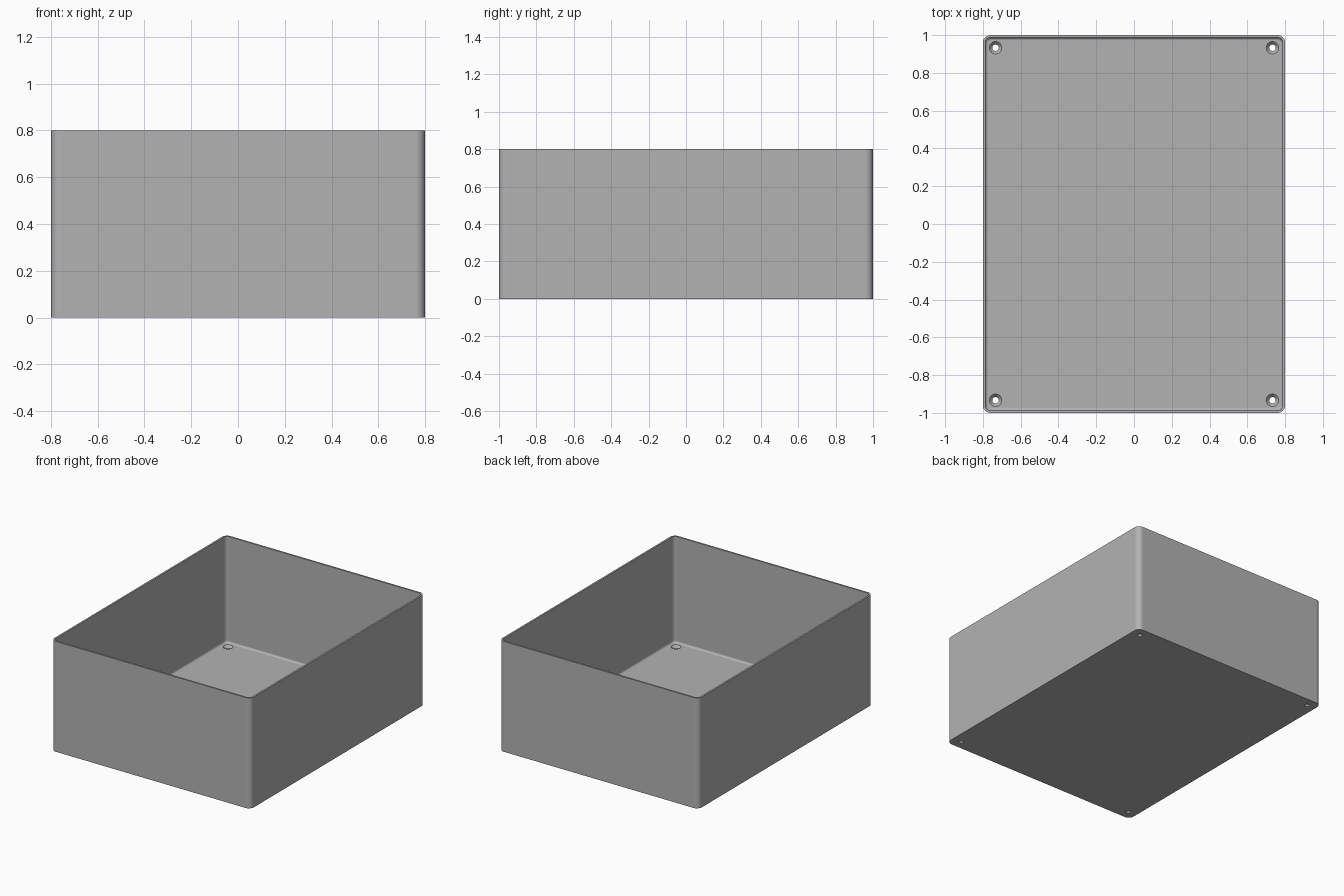
import bpy, bmesh, math

if "Cube" in bpy.data.objects:
    bpy.data.objects.remove(bpy.data.objects["Cube"])

HX, HY, H = 0.8, 1.0, 0.8
RADIUS, WALL, FLOOR, FILLET = 0.04, 0.013, 0.03, 0.015
SEG = 8

grey = bpy.data.materials.new("plain grey")
grey.use_nodes = True
grey.diffuse_color = (0.45, 0.45, 0.45, 1)
grey.node_tree.nodes["Principled BSDF"].inputs["Base Color"].default_value = grey.diffuse_color


def rounded_loop(bm, inset, z):
    """Rounded rectangle ring, pulled in from the outer wall."""
    r = RADIUS - inset
    ring = []
    for q, (sx, sy) in enumerate([(1, 1), (-1, 1), (-1, -1), (1, -1)]):
        for i in range(SEG + 1):
            a = (q + i / SEG) * math.pi / 2
            ring.append(bm.verts.new((sx * (HX - RADIUS) + r * math.cos(a),
                                      sy * (HY - RADIUS) + r * math.sin(a), z)))
    return ring


def make_object(name, bm):
    bmesh.ops.recalc_face_normals(bm, faces=bm.faces)
    mesh = bpy.data.meshes.new(name)
    bm.to_mesh(mesh)
    bm.free()
    mesh.materials.append(grey)
    obj = bpy.data.objects.new(name, mesh)
    bpy.context.collection.objects.link(obj)
    return obj


def loft(bm, rings):
    for a, b in zip(rings, rings[1:]):
        n = len(a)
        for i in range(n):
            bm.faces.new((a[i], a[(i + 1) % n], b[(i + 1) % n], b[i]))
    bm.faces.new(rings[0])
    bm.faces.new(rings[-1])


# Open tray: outer wall, rim, inner wall, fillet down to the floor
bm = bmesh.new()
section = [(0, 0), (0, H), (WALL, H)]
for i in range(6):
    a = i / 5 * math.pi / 2
    section.append((WALL + FILLET * (1 - math.cos(a)), FLOOR + FILLET * (1 - math.sin(a))))
loft(bm, [rounded_loop(bm, inset, z) for inset, z in section])
box = make_object("open_box", bm)

# Countersunk screw holes in the four floor corners
bm = bmesh.new()
hole = [(0.017, -0.05), (0.017, 0.012), (0.033, FLOOR), (0.033, FLOOR + 0.03)]
for sx in (-1, 1):
    for sy in (-1, 1):
        loft(bm, [[bm.verts.new((sx * 0.733 + r * math.cos(k * math.pi / 16),
                                 sy * 0.933 + r * math.sin(k * math.pi / 16), z))
                   for k in range(32)] for r, z in hole])
cutter = make_object("screw_hole_cutter", bm)
cutter.hide_render = True

cut = box.modifiers.new("screw_holes", "BOOLEAN")
cut.operation = "DIFFERENCE"
cut.solver = "EXACT"
cut.object = cutter
bpy.ops.object.select_all(action="DESELECT")
box.select_set(True)
bpy.context.view_layer.objects.active = box
bpy.ops.object.modifier_apply(modifier=cut.name)
bpy.data.objects.remove(cutter)

# Smooth rounded edges with flat walls
bpy.ops.object.shade_smooth_by_angle(angle=math.radians(30))
weighted = box.modifiers.new("flat_walls", "WEIGHTED_NORMAL")
weighted.keep_sharp = True
